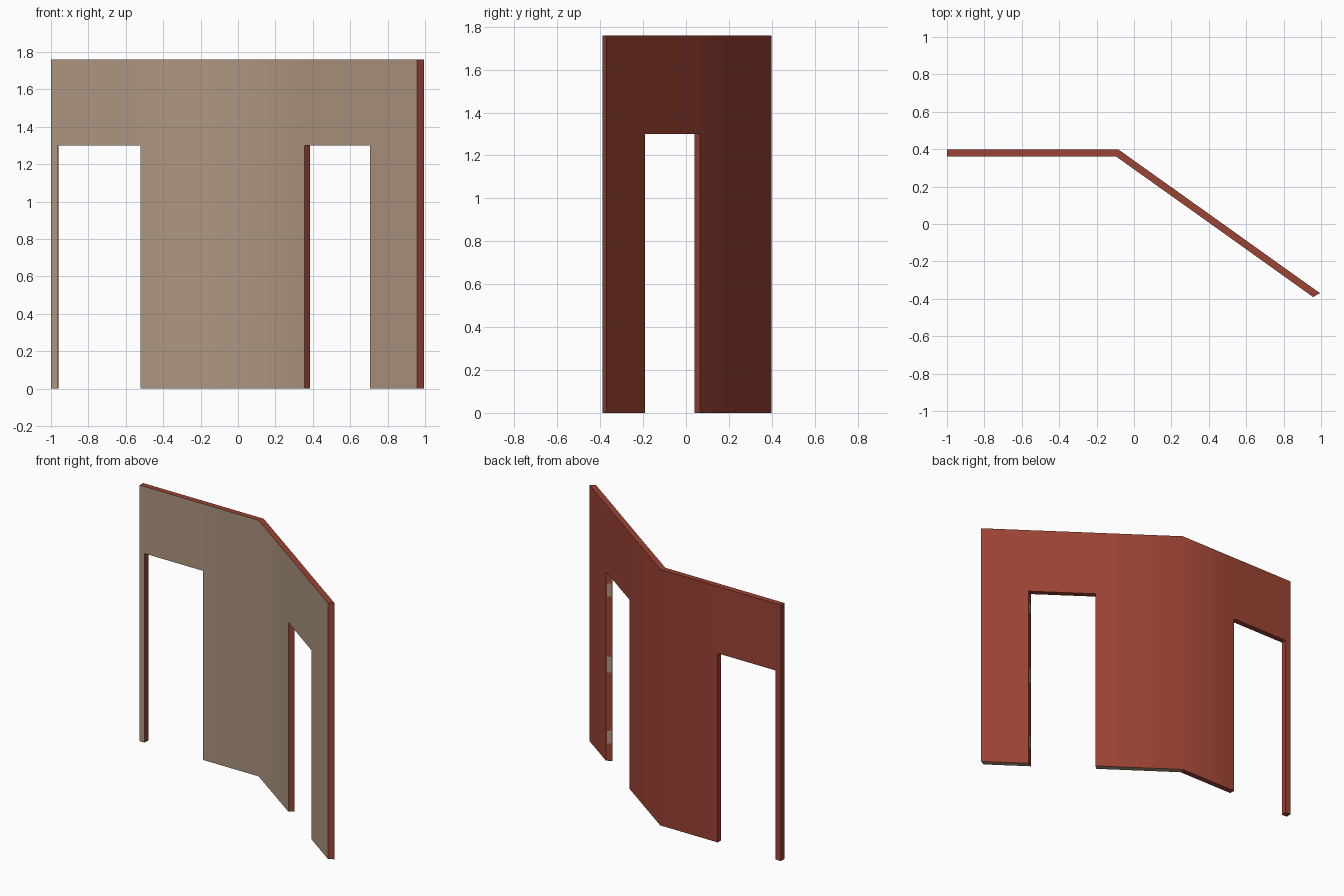
import bpy, bmesh, math
from mathutils import Vector

if "Cube" in bpy.data.objects:
    bpy.data.objects.remove(bpy.data.objects["Cube"])

H, DOOR_H = 1.76, 1.30


def material(name, rgb):
    m = bpy.data.materials.new(name)
    m.diffuse_color = (*rgb, 1)
    m.use_nodes = True
    m.node_tree.nodes["Principled BSDF"].inputs["Base Color"].default_value = m.diffuse_color
    return m


red = material("brick red", (0.33, 0.056, 0.034))
tan = material("plaster tan", (0.42, 0.302, 0.215))

# Plan of the wall: matching points on the front and back sides, left to right
front = [(-1, 0.36), (-0.963, 0.36), (-0.52, 0.36), (-0.095, 0.36),
         (0.355, 0.04), (0.705, -0.21), (0.957, -0.39)]
back = [(-1, 0.398), (-0.96, 0.398), (-0.52, 0.398), (-0.083, 0.398),
        (0.385, 0.065), (0.742, -0.19), (0.995, -0.37)]
DOORS = {1, 4}          # columns left open below the lintel
levels = [0, DOOR_H, H]

bm = bmesh.new()
F = [[bm.verts.new((*p, z)) for z in levels] for p in front]
B = [[bm.verts.new((*p, z)) for z in levels] for p in back]


def face(verts, mat=0):
    bm.faces.new(verts).material_index = mat


def solid(i, k):
    return 0 <= i < len(front) - 1 and (k == 1 or i not in DOORS)


for i in range(len(front) - 1):
    # Tan front, red back
    for k in (0, 1):
        if solid(i, k):
            face((F[i][k], F[i + 1][k], F[i + 1][k + 1], F[i][k + 1]), 1)
            face((B[i + 1][k], B[i][k], B[i][k + 1], B[i + 1][k + 1]))
    # Top edge
    face((F[i][2], F[i + 1][2], B[i + 1][2], B[i][2]))
    # Underside of lintels, or foot of the wall (tan on the angled run)
    k = 1 if i in DOORS else 0
    face((F[i][k], B[i][k], B[i + 1][k], F[i + 1][k]),
         1 if k == 0 and i >= 3 else 0)

# Wall ends and door jambs
for i in range(len(front)):
    for k in (0, 1):
        left, right = solid(i - 1, k), solid(i, k)
        if left and not right:
            face((F[i][k], B[i][k], B[i][k + 1], F[i][k + 1]))
        elif right and not left:
            face((B[i][k], F[i][k], F[i][k + 1], B[i][k + 1]))

me = bpy.data.meshes.new("angled_wall")
bm.to_mesh(me)
bm.free()
me.materials.append(red)
me.materials.append(tan)
wall = bpy.data.objects.new("angled_wall", me)
bpy.context.collection.objects.link(wall)
bpy.context.view_layer.objects.active = wall
wall.select_set(True)
bpy.ops.object.shade_smooth_by_angle(angle=math.radians(45))

# Hinge plates on the right jamb of the angled doorway
a, b = Vector(front[5]), Vector(back[5])
mid, across = (a + b) / 2, b - a
for n, (z0, z1) in enumerate([(0.12, 0.21), (0.61, 0.72), (1.13, 1.22)]):
    bpy.ops.mesh.primitive_cube_add(
        size=1, location=(mid.x, mid.y, (z0 + z1) / 2),
        rotation=(0, 0, math.atan2(across.y, across.x)))
    plate = bpy.context.object
    plate.name = f"hinge_plate_{n + 1}"
    plate.scale = (across.length * 0.65, 0.006, z1 - z0)
    plate.data.materials.append(tan)
